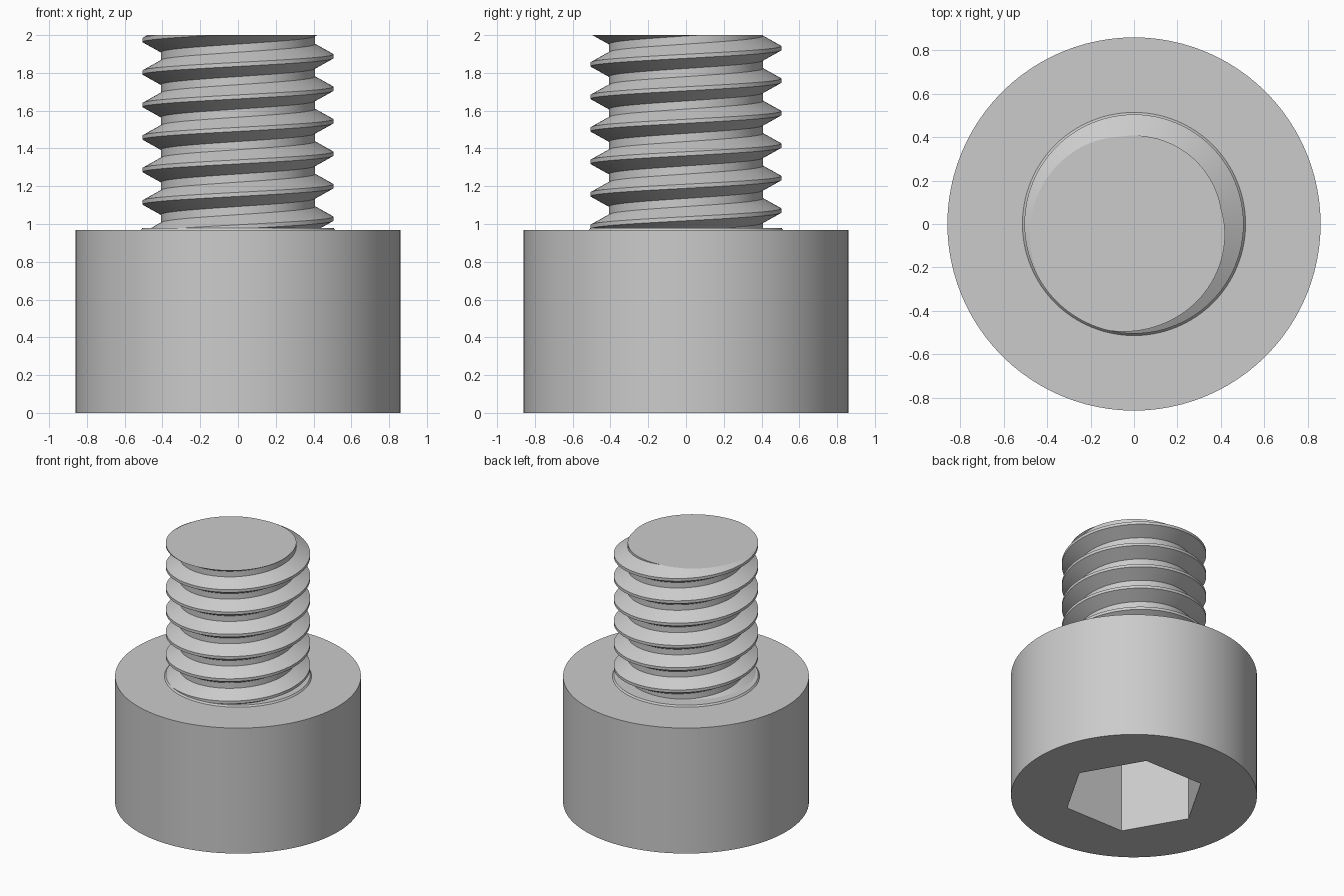
import bpy, bmesh, math
from mathutils import Vector

if "Cube" in bpy.data.objects:
    bpy.data.objects.remove(bpy.data.objects["Cube"])

HEAD_R, HEAD_H, TOP = 0.86, 0.968, 2.0
CREST_R, ROOT_R, PITCH = 0.505, 0.408, 0.172
CREST_Z = 1.888            # height of a crest on the +x side
SOCKET_R, SOCKET_D = 0.497, 0.6

steel = bpy.data.materials.new("grey steel")
steel.diffuse_color = (0.6, 0.6, 0.6, 1)
steel.use_nodes = True
steel.node_tree.nodes["Principled BSDF"].inputs["Base Color"].default_value = steel.diffuse_color


def finish(ob, name, angle=25):
    ob.name = name
    ob.data.materials.clear()
    ob.data.materials.append(steel)
    bpy.ops.object.select_all(action='DESELECT')
    ob.select_set(True)
    bpy.context.view_layer.objects.active = ob
    bpy.ops.object.shade_smooth_by_angle(angle=math.radians(angle))


def frustum(r1, r2, z1, z2, sides):
    bpy.ops.mesh.primitive_cone_add(vertices=sides, radius1=r1, radius2=r2,
                                    depth=z2 - z1, location=(0, 0, (z1 + z2) / 2))
    return bpy.context.object


# Head with hexagonal socket in its underside
cutter = frustum(SOCKET_R, SOCKET_R, -0.2, SOCKET_D, 6)
cutter.name = "socket_cutter"
cutter.hide_render = True
# primitive starts at +y; turn so that corners lie on the x axis
cutter.rotation_euler.z = math.radians(30)
head = frustum(HEAD_R, HEAD_R, 0, HEAD_H, 96)
cut = head.modifiers.new("socket", 'BOOLEAN')
cut.operation, cut.solver, cut.object = 'DIFFERENCE', 'EXACT', cutter
bpy.context.view_layer.update()
bpy.ops.object.modifier_apply(modifier=cut.name)
bpy.data.objects.remove(cutter)
finish(head, "head")

# Thin collar under the thread
finish(frustum(0.516, 0.505, HEAD_H - 0.002, 0.98, 96), "collar")

# Threaded shank: one profile tooth swept along a right-hand helix
flank = (PITCH - PITCH / 8 - PITCH / 4) / 2
tooth = [(CREST_R, -PITCH / 16), (CREST_R, PITCH / 16),
         (ROOT_R, PITCH / 16 + flank), (ROOT_R, PITCH * 15 / 16 - flank),
         (CREST_R, PITCH * 15 / 16)]
STEPS, TURNS = 96, 10
bm = bmesh.new()
rows = []
for i in range(STEPS * TURNS + 1):
    a = 2 * math.pi * i / STEPS
    base = CREST_Z - 8 * PITCH + PITCH * i / STEPS
    rows.append([bm.verts.new((r * math.cos(a), r * math.sin(a), base + z))
                 for r, z in tooth])
for lo, hi in zip(rows, rows[1:]):
    for j in range(len(tooth) - 1):
        bm.faces.new((lo[j], hi[j], hi[j + 1], lo[j + 1]))
bmesh.ops.remove_doubles(bm, verts=bm.verts, dist=1e-4)

# Trim flat at both ends and cap
for z, up in ((TOP, 1), (HEAD_H - 0.004, -1)):
    res = bmesh.ops.bisect_plane(
        bm, geom=bm.verts[:] + bm.edges[:] + bm.faces[:], dist=1e-6,
        plane_co=Vector((0, 0, z)), plane_no=Vector((0, 0, up)), clear_outer=True)
    rim = [e for e in res["geom_cut"] if isinstance(e, bmesh.types.BMEdge)]
    bmesh.ops.edgeloop_fill(bm, edges=rim)
bmesh.ops.recalc_face_normals(bm, faces=bm.faces)
mesh = bpy.data.meshes.new("threaded_shank")
bm.to_mesh(mesh)
bm.free()
shank = bpy.data.objects.new("threaded_shank", mesh)
bpy.context.collection.objects.link(shank)
finish(shank, "threaded_shank")
